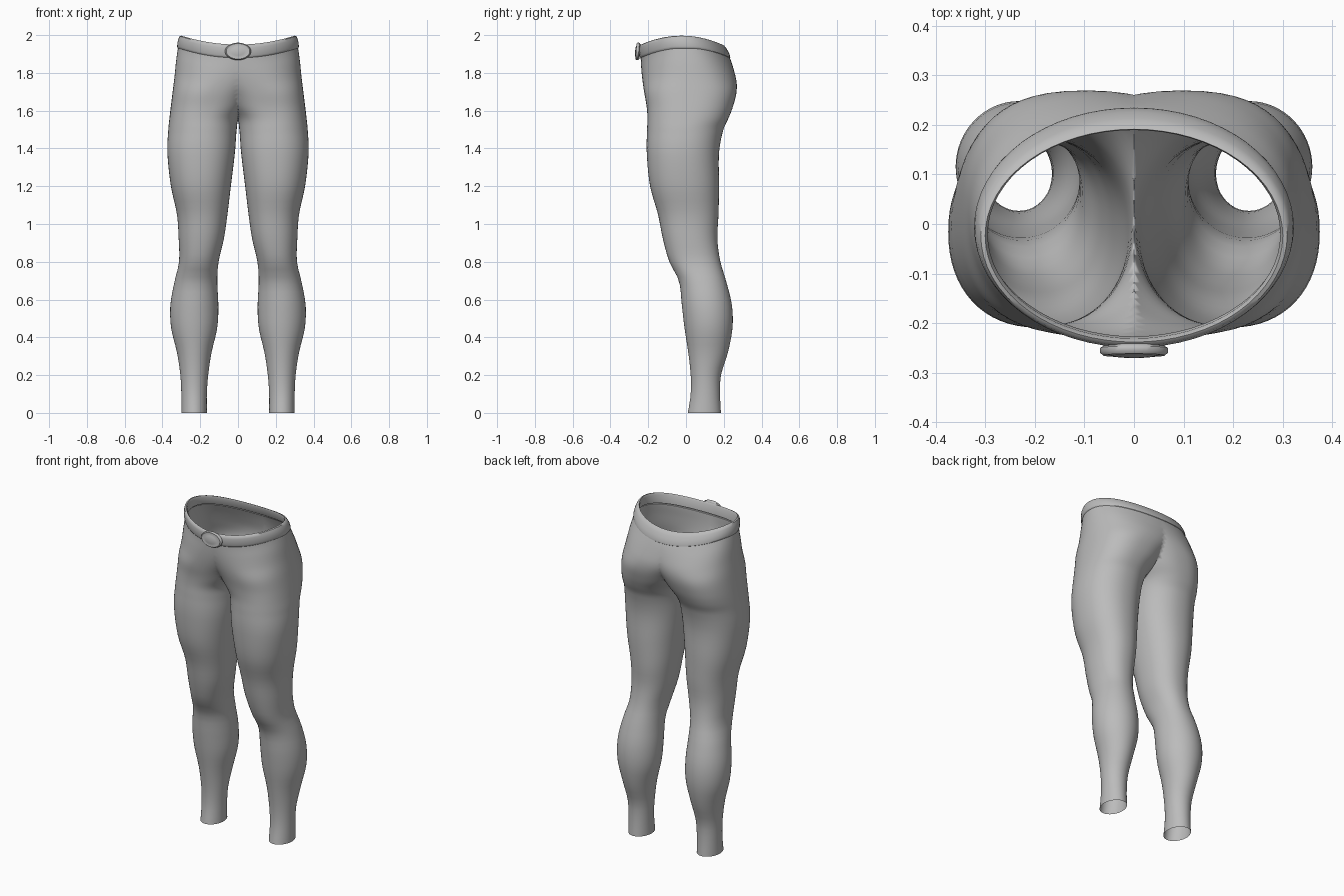
import bpy, bmesh, math

if "Cube" in bpy.data.objects:
    bpy.data.objects.remove(bpy.data.objects["Cube"])

# Leg and hip sections: height, inner x, outer x, front y, back y, squareness
SECTIONS = [
    (0.00, .165, .300, .010, .185, 2.0), (0.10, .165, .300, .025, .180, 2.0),
    (0.20, .158, .305, .025, .185, 2.0), (0.32, .140, .323, .012, .222, 2.0),
    (0.45, .110, .354, -.008, .246, 2.0), (0.57, .104, .358, -.022, .243, 2.0),
    (0.70, .110, .335, -.038, .212, 2.1), (0.80, .103, .312, -.088, .182, 2.2),
    (0.92, .075, .314, -.122, .166, 2.2), (1.05, .056, .323, -.148, .172, 2.2),
    (1.20, .038, .355, -.190, .175, 2.2), (1.38, .016, .374, -.208, .175, 2.2),
    (1.50, .007, .369, -.206, .198, 2.2), (1.56, -.004, .363, -.204, .225, 2.3),
    (1.62, -.045, .356, -.208, .248, 2.4), (1.70, -.095, .346, -.220, .266, 2.4),
    (1.78, -.180, .336, -.229, .268, 2.2), (1.86, -.265, .328, -.236, .254, 2.1),
    (1.93, -.316, .318, -.240, .232, 2.0), (2.00, -.305, .305, -.243, .196, 2.0),
]
SIDES = 64


def section(z):
    """Smoothly interpolated section values at height z."""
    last = len(SECTIONS) - 1
    i = max(k for k in range(last) if SECTIONS[k][0] <= z + 1e-6)
    a, b = SECTIONS[i], SECTIONS[i + 1]
    p, q = SECTIONS[max(i - 1, 0)], SECTIONS[min(i + 2, last)]
    h = b[0] - a[0]
    t = (z - a[0]) / h
    out = []
    for k in range(1, 6):
        m0 = (b[k] - p[k]) / (b[0] - p[0]) * h
        m1 = (q[k] - a[k]) / (q[0] - a[0]) * h
        out.append((2*t**3 - 3*t*t + 1) * a[k] + (t**3 - 2*t*t + t) * m0
                   + (3*t*t - 2*t**3) * b[k] + (t**3 - t*t) * m1)
    return out


def ring(z, offset=0.0):
    """Points of one rounded section, dipping at the centre near the waist."""
    x0, x1, y0, y1, n = section(z)
    cx, cy = (x0 + x1) / 2, (y0 + y1) / 2
    rx, ry = (x1 - x0) / 2 + offset, (y1 - y0) / 2 + offset
    w = min(max((z - 1.6) / 0.3, 0), 1)
    w = w * w * (3 - 2 * w)
    pts = []
    for k in range(SIDES):
        a = 2 * math.pi * k / SIDES
        c, s = math.cos(a), math.sin(a)
        x = cx + rx * math.copysign(abs(c) ** (2 / n), c)
        y = cy + ry * math.copysign(abs(s) ** (2 / n), s)
        dip = 0.05 * max(0, 1 - (x / 0.31) ** 2)
        pts.append((x, y, z - w * dip))
    return pts


def loft_half(name, rings, mat):
    """Skin the rings, trim at the centre plane and mirror."""
    bm = bmesh.new()
    loops = [[bm.verts.new(p) for p in r] for r in rings]
    for lo, hi in zip(loops, loops[1:]):
        for k in range(SIDES):
            j = (k + 1) % SIDES
            bm.faces.new((lo[k], lo[j], hi[j], hi[k]))
    bmesh.ops.bisect_plane(bm, geom=bm.verts[:] + bm.edges[:] + bm.faces[:], dist=1e-5,
                           plane_co=(0, 0, 0), plane_no=(1, 0, 0), clear_inner=True)
    me = bpy.data.meshes.new(name)
    bm.to_mesh(me)
    bm.free()
    return finish(name, me, mat, mirror=True)


def finish(name, me, mat, mirror=False):
    ob = bpy.data.objects.new(name, me)
    bpy.context.collection.objects.link(ob)
    me.materials.append(mat)
    if mirror:
        mod = ob.modifiers.new("mirror", 'MIRROR')
        mod.use_clip = True
        mod.merge_threshold = 0.0005
    bpy.ops.object.select_all(action='DESELECT')
    ob.select_set(True)
    bpy.context.view_layer.objects.active = ob
    bpy.ops.object.shade_smooth_by_angle(angle=math.radians(50))
    return ob


cloth = bpy.data.materials.new("grey cloth")
cloth.diffuse_color = (0.5, 0.5, 0.5, 1)
cloth.use_nodes = True
cloth.node_tree.nodes["Principled BSDF"].inputs["Base Color"].default_value = cloth.diffuse_color

# Leggings, open at the ankles and the waist
heights = [i * 0.04 for i in range(37)] + [1.46 + i * 0.015 for i in range(36)]
loft_half("leggings", [ring(z) for z in heights], cloth)

# Rolled waistband
band = [(-.014, 1.94), (-.012, 1.99), (-.005, 2.0), (.003, 1.995), (.007, 1.98),
        (.008, 1.96), (.006, 1.94), (.003, 1.931), (-.004, 1.927)]
loft_half("waistband", [ring(z, off) for off, z in band], cloth)

# Oval domed buckle with a raised lip
bm = bmesh.new()
profile = [(.85, .012), (1.0, .006), (1.0, -.003), (.9, -.009), (.8, -.007), (.5, -.012)]
loops = []
for r, y in profile:
    loops.append([bm.verts.new((.069 * r * math.cos(a), y, .046 * r * math.sin(a)))
                  for a in (2 * math.pi * k / 32 for k in range(32))])
for lo, hi in zip(loops, loops[1:]):
    for k in range(32):
        j = (k + 1) % 32
        bm.faces.new((lo[k], lo[j], hi[j], hi[k]))
tip = bm.verts.new((0, -.014, 0))
for k in range(32):
    bm.faces.new((loops[-1][k], loops[-1][(k + 1) % 32], tip))
bm.faces.new(loops[0][::-1])
bmesh.ops.recalc_face_normals(bm, faces=bm.faces[:])
me = bpy.data.meshes.new("buckle")
bm.to_mesh(me)
bm.free()
buckle = finish("buckle", me, cloth)
buckle.location = (0, -.256, 1.914)
buckle.rotation_euler = (math.radians(-5), 0, 0)
